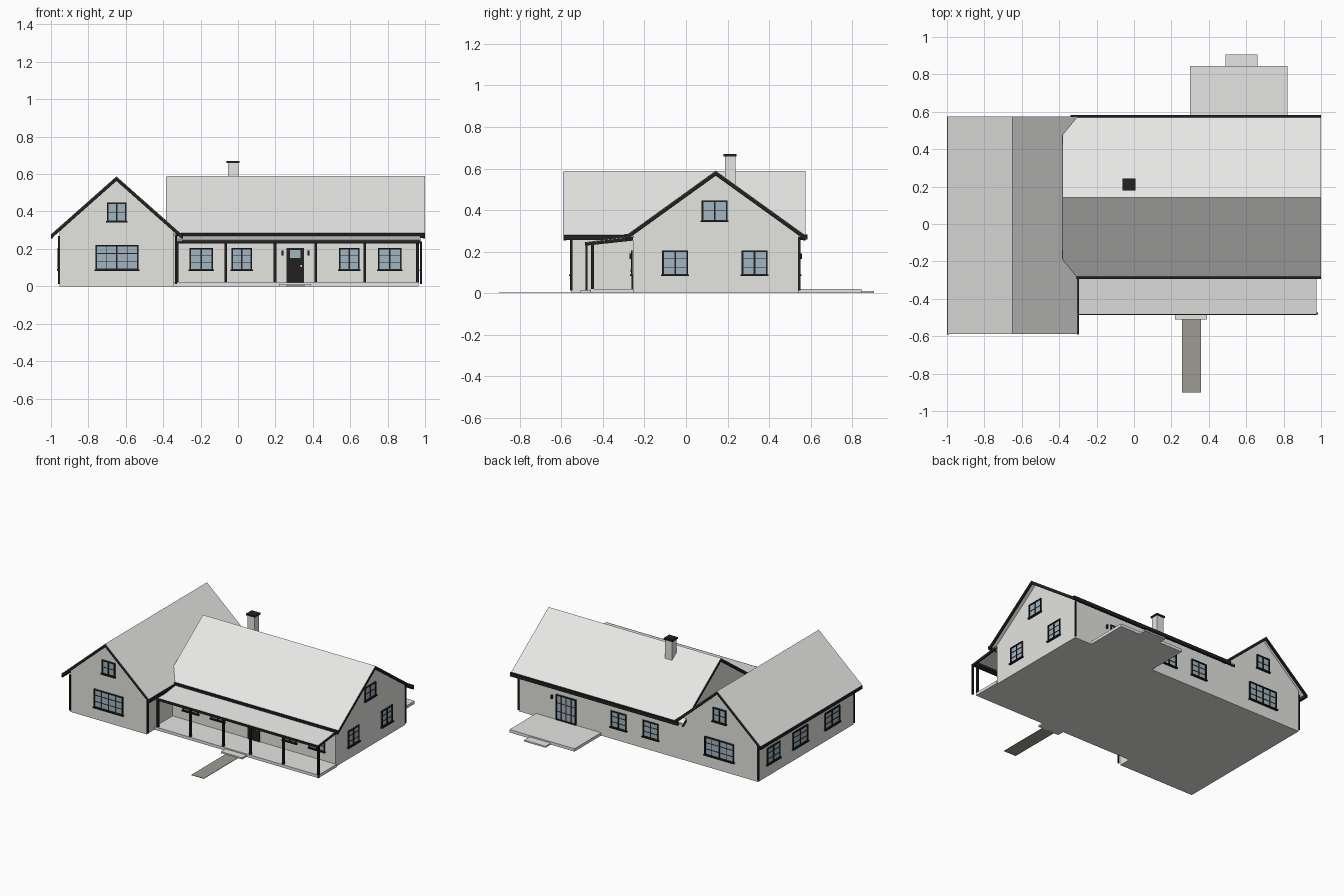
import bpy, bmesh
from math import radians
from mathutils import Matrix, Vector

cube = bpy.data.objects.get("Cube")
if cube:
    bpy.data.objects.remove(cube, do_unlink=True)


def material(name, r, g, b):
    m = bpy.data.materials.new(name)
    m.use_nodes = True
    m.diffuse_color = (r, g, b, 1)
    m.node_tree.nodes["Principled BSDF"].inputs["Base Color"].default_value = (r, g, b, 1)
    return m


WALL = material("wall_white", 0.78, 0.78, 0.75)
ROOF = material("roof_light_grey", 0.8, 0.8, 0.79)
TRIM = material("trim_black", 0.015, 0.015, 0.015)
GLASS = material("glass_blue_grey", 0.36, 0.47, 0.54)
STONE = material("stone_grey", 0.78, 0.78, 0.77)
PATH = material("path_grey", 0.34, 0.34, 0.3)


def finish(name, bm, *mats):
    bmesh.ops.recalc_face_normals(bm, faces=bm.faces)
    mesh = bpy.data.meshes.new(name)
    bm.to_mesh(mesh)
    bm.free()
    for m in mats:
        mesh.materials.append(m)
    obj = bpy.data.objects.new(name, mesh)
    bpy.context.collection.objects.link(obj)
    return obj


def add_box(bm, lo, hi, index=0):
    lo, hi = Vector(lo), Vector(hi)
    made = bmesh.ops.create_cube(bm, size=1, matrix=Matrix.Translation((lo + hi) / 2)
                                 @ Matrix.Diagonal((*(hi - lo), 1)))
    for f in {f for v in made["verts"] for f in v.link_faces}:
        f.material_index = index


def box(name, lo, hi, mat):
    bm = bmesh.new()
    add_box(bm, lo, hi)
    return finish(name, bm, mat)


def prism(name, profile, axis, lo, hi, mat):
    """Extrude an outline of (across, z) points along x or y."""
    bm = bmesh.new()
    place = (lambda a, z: (lo, a, z)) if axis == "x" else (lambda a, z: (a, lo, z))
    face = bm.faces.new([bm.verts.new(place(a, z)) for a, z in profile])
    out = bmesh.ops.extrude_face_region(bm, geom=[face])
    step = (hi - lo, 0, 0) if axis == "x" else (0, hi - lo, 0)
    bmesh.ops.translate(bm, vec=step, verts=[v for v in out["geom"] if isinstance(v, bmesh.types.BMVert)])
    return finish(name, bm, mat)


def chevron(mid, half, ridge, slope, top, thick):
    """Gable roof section lying between two depths below the roof plane."""
    eave = ridge - half * slope
    a = [(mid - half, eave - top), (mid, ridge - top), (mid + half, eave - top)]
    return a + [(p, z - thick) for p, z in reversed(a)]


def gable_block(name, axis, mid, half, ridge, slope, walls, ends, roof_half, roof_ends):
    """Walls, roof sheet and black rake boards of one gabled volume."""
    top, side = ridge - 0.012, ridge - 0.012 - half * slope
    prism(name + "_walls", [(mid - half, 0), (mid + half, 0), (mid + half, side), (mid, top),
                            (mid - half, side)], axis, *ends, walls)
    prism(name + "_roof", chevron(mid, roof_half, ridge, slope, 0, 0.01), axis, *roof_ends, ROOF)
    rake = chevron(mid, roof_half, ridge, slope, 0.003, 0.022)
    for side_name, start, inward in (("start", roof_ends[0], 1), ("end", roof_ends[1], -1)):
        prism(f"{name}_rake_{side_name}", rake, axis, start - inward * 0.001, start + inward * 0.011, TRIM)


# The two gabled volumes
gable_block("wing", "y", -0.65, 0.305, 0.588, 0.886, WALL, (-0.55, 0.54), 0.348, (-0.588, 0.574))
gable_block("main_house", "x", 0.143, 0.398, 0.59, 0.72, WALL, (-0.345, 0.957), 0.43, (-0.38, 0.999))

# Eave gutters
box("wing_gutter_outer", (-1.0, -0.59, 0.255), (-0.988, 0.575, 0.279), TRIM)
box("wing_gutter_inner", (-0.306, -0.59, 0.255), (-0.294, -0.285, 0.279), TRIM)
box("main_gutter_front", (-0.335, -0.295, 0.263), (1.0, -0.281, 0.285), TRIM)
box("main_gutter_back", (-0.34, 0.568, 0.258), (1.0, 0.584, 0.283), TRIM)
box("porch_gutter", (-0.3, -0.486, 0.23), (0.975, -0.474, 0.246), TRIM)

# Downspouts
for name, x, y, top in (("wing_front_outer", -0.957, -0.552, 0.27), ("wing_front_inner", -0.332, -0.552, 0.27),
                        ("wing_back_outer", -0.957, 0.542, 0.27), ("main_back", 0.957, 0.545, 0.27),
                        ("porch", 0.978, -0.478, 0.24)):
    box(name + "_downspout", (x - 0.005, y - 0.005, 0.012), (x + 0.005, y + 0.005, top), TRIM)

# Porch
box("porch_floor", (-0.35, -0.46, 0), (0.965, -0.25, 0.021), STONE)
prism("porch_roof", [(-0.48, 0.247), (-0.25, 0.275), (-0.25, 0.268), (-0.48, 0.24)], "x", -0.335, 0.976, ROOF)
prism("porch_rake", [(-0.48, 0.244), (-0.256, 0.271), (-0.256, 0.253), (-0.48, 0.229)], "x", 0.966, 0.977, TRIM)
box("porch_beam", (-0.335, -0.456, 0.228), (0.97, -0.444, 0.243), TRIM)
for i, x in enumerate((-0.326, -0.065, 0.198, 0.415, 0.677, 0.96)):
    box(f"porch_post_{i + 1}", (x - 0.007, -0.457, 0.02), (x + 0.007, -0.443, 0.232), TRIM)
box("porch_step", (0.22, -0.51, 0), (0.39, -0.455, 0.012), STONE)
box("garden_path", (0.257, -0.9, 0), (0.357, -0.5, 0.003), PATH)

# Back terrace
box("terrace", (0.3, 0.53, 0), (0.82, 0.845, 0.021), STONE)
box("terrace_step", (0.49, 0.84, 0), (0.66, 0.905, 0.011), STONE)

# Chimney
box("chimney", (-0.054, 0.187, 0.5), (0.002, 0.237, 0.66), WALL)
box("chimney_cap", (-0.061, 0.18, 0.658), (0.008, 0.244, 0.67), TRIM)

# Walls that carry openings: outward rotation about z and a point finder
SIDES = {"front": (0, lambda p: (p, -0.255)), "wing_front": (0, lambda p: (p, -0.55)),
         "right": (90, lambda p: (0.957, p)), "back": (180, lambda p: (p, 0.541)),
         "left": (-90, lambda p: (-0.955, p))}


def place(bm, side, pos, z):
    angle, spot = SIDES[side]
    bmesh.ops.transform(bm, verts=bm.verts, matrix=Matrix.Translation((*spot(pos), z))
                        @ Matrix.Rotation(radians(angle), 4, "Z"))


def window(name, side, pos, z0, w, h, cols, rows, sill=True):
    """Framed window; a wide one with four columns gets a heavy centre post."""
    bm = bmesh.new()
    t, half = 0.008, w / 2
    add_box(bm, (-half, -0.003, 0), (half, 0.004, h), 1)
    for x in (-half, half - t):
        add_box(bm, (x, -0.009, 0), (x + t, 0.002, h))
    for z in (0, h - t):
        add_box(bm, (-half, -0.009, z), (half, 0.002, z + t))
    for c in range(1, cols):
        x, b = -half + w * c / cols, 0.004 if c * 2 == cols else 0.0015
        add_box(bm, (x - b, -0.007, 0), (x + b, 0.002, h))
    for r in range(1, rows):
        z = h * r / rows
        add_box(bm, (-half, -0.006, z - 0.0015), (half, 0.002, z + 0.0015))
    if sill:
        add_box(bm, (-half - 0.005, -0.014, -0.003), (half + 0.005, 0.002, 0.005))
    place(bm, side, pos, z0)
    return finish(name, bm, TRIM, GLASS)


# Ground floor windows
for side, spots in (("front", ((-0.197, 0.125), (0.02, 0.11), (0.595, 0.11), (0.812, 0.125))),
                    ("right", ((-0.052, 0.125), (0.33, 0.125))),
                    ("back", ((0.158, 0.125), (-0.098, 0.125))),
                    ("left", ((0.37, 0.15), (0.065, 0.17), (-0.3, 0.17)))):
    for i, (pos, width) in enumerate(spots):
        window(f"{side}_window_{i + 1}", side, pos, 0.085, width, 0.121, 2, 3)

# Wing gable windows, and the attic windows
for side in ("wing_front", "back"):
    window(side + "_wide_window", side, -0.647, 0.086, 0.232, 0.134, 4, 3)
    window(side + "_attic_window", side, -0.648, 0.345, 0.106, 0.102, 2, 2)
window("right_attic_window", "right", 0.138, 0.345, 0.125, 0.102, 2, 2)

# Terrace doors
window("terrace_doors", "back", 0.577, 0.023, 0.16, 0.183, 4, 3, sill=False)

# Front door with a glazed top and a handle
bm = bmesh.new()
add_box(bm, (-0.047, -0.007, 0), (0.047, 0.002, 0.185))
add_box(bm, (-0.028, -0.009, 0.13), (0.028, 0, 0.172), 1)
add_box(bm, (0.028, -0.014, 0.082), (0.036, 0, 0.092), 2)
place(bm, "front", 0.307, 0.021)
finish("front_door", bm, TRIM, GLASS, STONE)

# Wall lamps
for name, side, pos in (("front_lamp_a", "front", 0.237), ("front_lamp_b", "front", 0.377),
                        ("terrace_lamp", "back", 0.69)):
    bm = bmesh.new()
    add_box(bm, (-0.005, -0.016, 0), (0.005, 0.002, 0.026))
    place(bm, side, pos, 0.165)
    finish(name, bm, TRIM)
